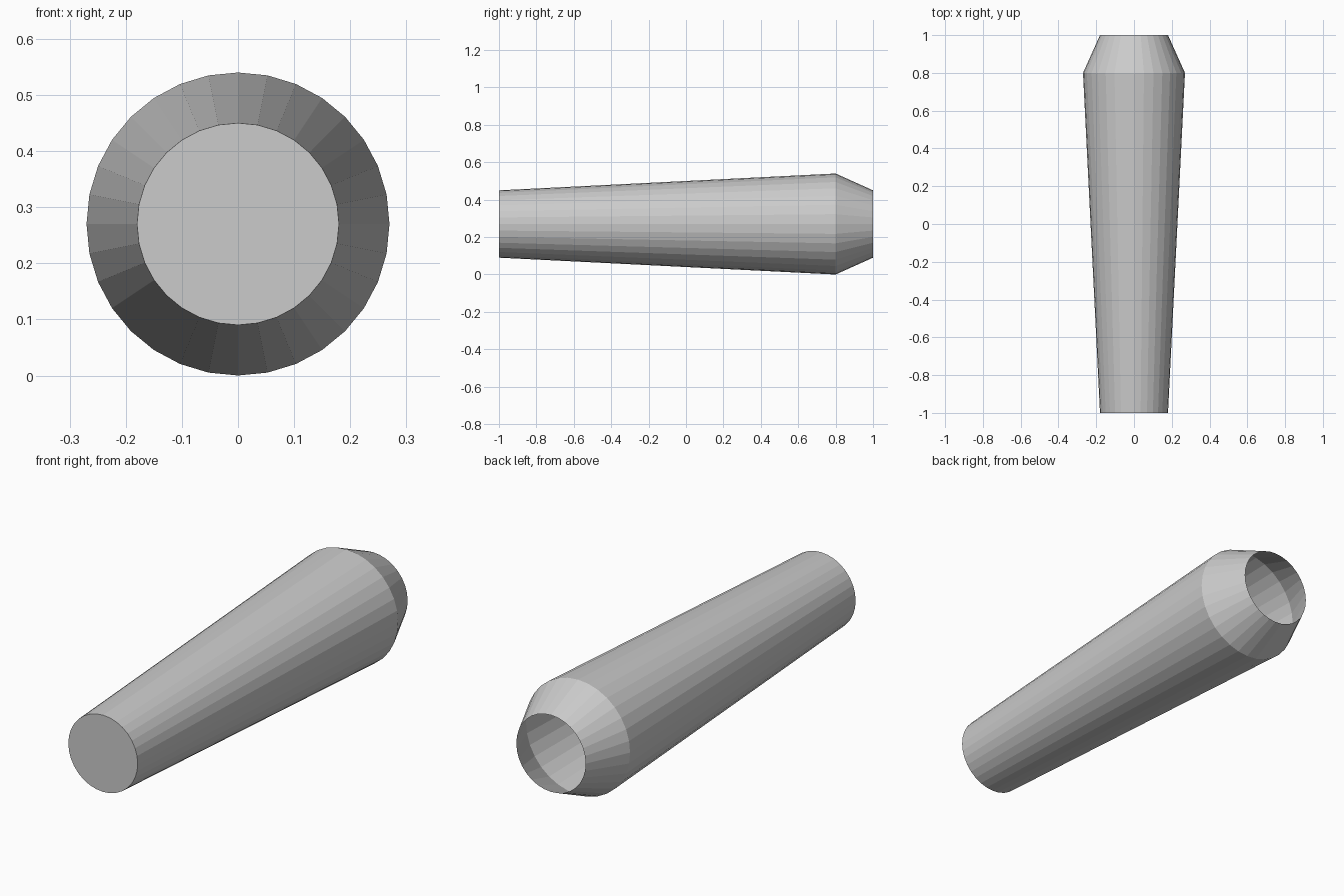
import bpy, bmesh
from math import cos, sin, tau

if "Cube" in bpy.data.objects:
    bpy.data.objects.remove(bpy.data.objects["Cube"])

SIDES = 32
CENTRE_Z = 0.27
# (y, radius): closed front end, widest shoulder, open back rim
PROFILE = [(-1.0, 0.18), (0.8, 0.27), (1.0, 0.18)]

bm = bmesh.new()

# Rings of the tapered barrel along y
rings = [[bm.verts.new((r * sin(tau * i / SIDES), y, CENTRE_Z + r * cos(tau * i / SIDES)))
          for i in range(SIDES)] for y, r in PROFILE]

# Barrel wall and tapered rear collar
for a, b in zip(rings, rings[1:]):
    for i in range(SIDES):
        j = (i + 1) % SIDES
        bm.faces.new((a[i], b[i], b[j], a[j]))

# Flat front cap; the back stays open
cap = bm.faces.new(rings[0])
bmesh.ops.recalc_face_normals(bm, faces=bm.faces)
cap.normal_update()
if cap.normal.y > 0:
    bmesh.ops.reverse_faces(bm, faces=bm.faces)

mesh = bpy.data.meshes.new("tapered_tube")
bm.to_mesh(mesh)
bm.free()
tube = bpy.data.objects.new("tapered_tube", mesh)
bpy.context.collection.objects.link(tube)
